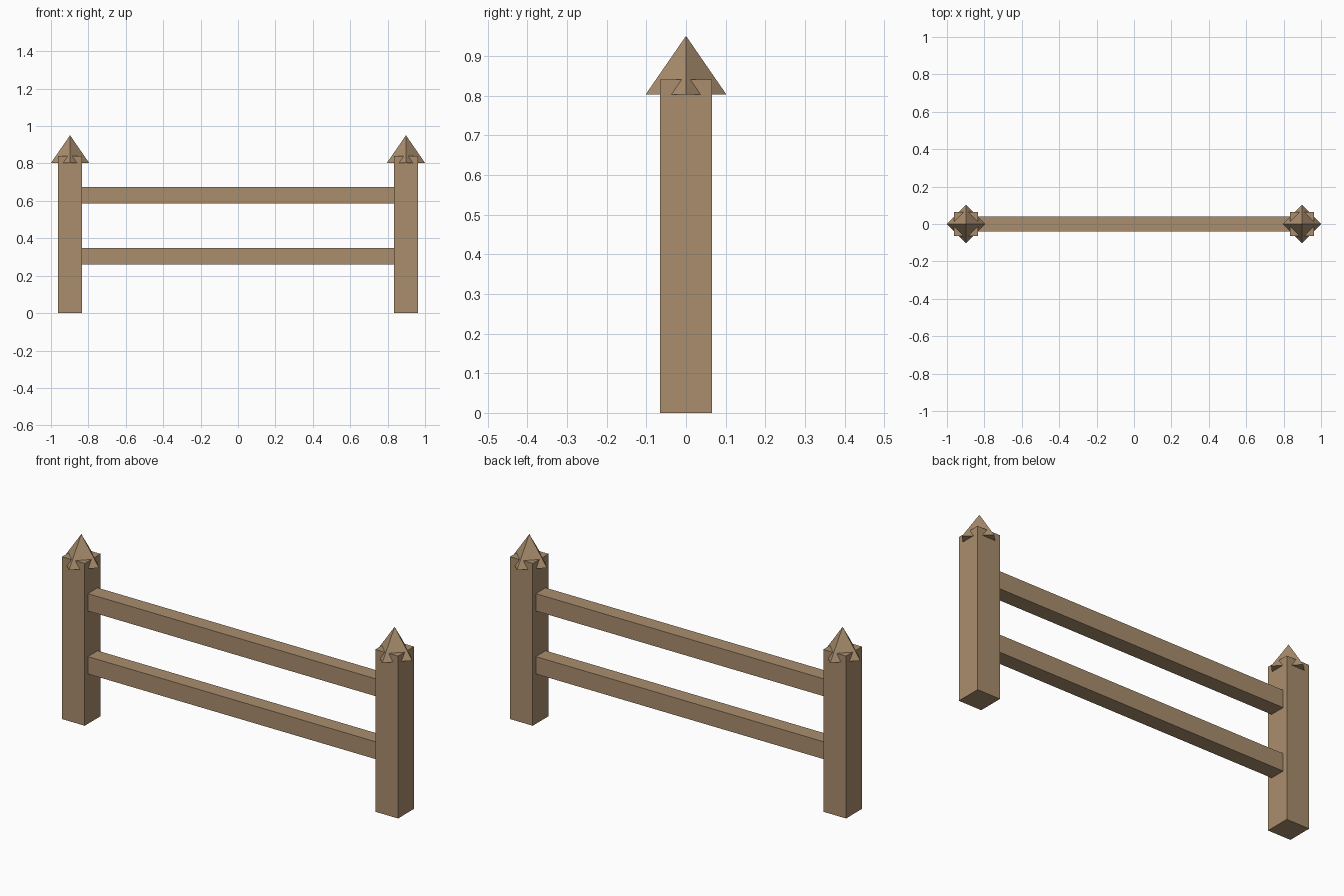
import bpy
from math import pi

default_cube = bpy.data.objects.get("Cube")
if default_cube:
    bpy.data.objects.remove(default_cube, do_unlink=True)

# Single wood colour
WOOD = (0.40, 0.27, 0.155, 1)
wood = bpy.data.materials.new("brown wood")
wood.use_nodes = True
wood.diffuse_color = WOOD
bsdf = next(n for n in wood.node_tree.nodes if n.type == 'BSDF_PRINCIPLED')
bsdf.inputs["Base Color"].default_value = WOOD

POST_X, POST_HALF, POST_TOP = 0.898, 0.065, 0.841
CAP_RADIUS, CAP_BASE, CAP_TIP = 0.102, 0.803, 0.951
RAIL_HALF_DEPTH, RAIL_HEIGHT = 0.04, 0.09


def finish(name):
    obj = bpy.context.object
    obj.name = obj.data.name = name
    obj.data.materials.append(wood)
    return obj


def box(name, size, centre):
    bpy.ops.mesh.primitive_cube_add(size=1, location=centre)
    obj = finish(name)
    obj.scale = size
    bpy.ops.object.transform_apply(location=False, rotation=False, scale=True)


# Square posts with pyramid caps turned by an eighth of a turn
for side, sign in (("left", 1), ("right", -1)):
    x = sign * POST_X
    box(side + "_post", (2 * POST_HALF, 2 * POST_HALF, POST_TOP), (x, 0, POST_TOP / 2))
    bpy.ops.mesh.primitive_cone_add(
        vertices=4, radius1=CAP_RADIUS, radius2=0, depth=CAP_TIP - CAP_BASE,
        location=(x, 0, (CAP_BASE + CAP_TIP) / 2))
    finish(side + "_post_cap")

# Horizontal rails between the inner post faces
rail_length = 2 * (POST_X - POST_HALF)
for name, z in (("lower_rail", 0.304), ("upper_rail", 0.63)):
    box(name, (rail_length, 2 * RAIL_HALF_DEPTH, RAIL_HEIGHT), (0, 0, z))
